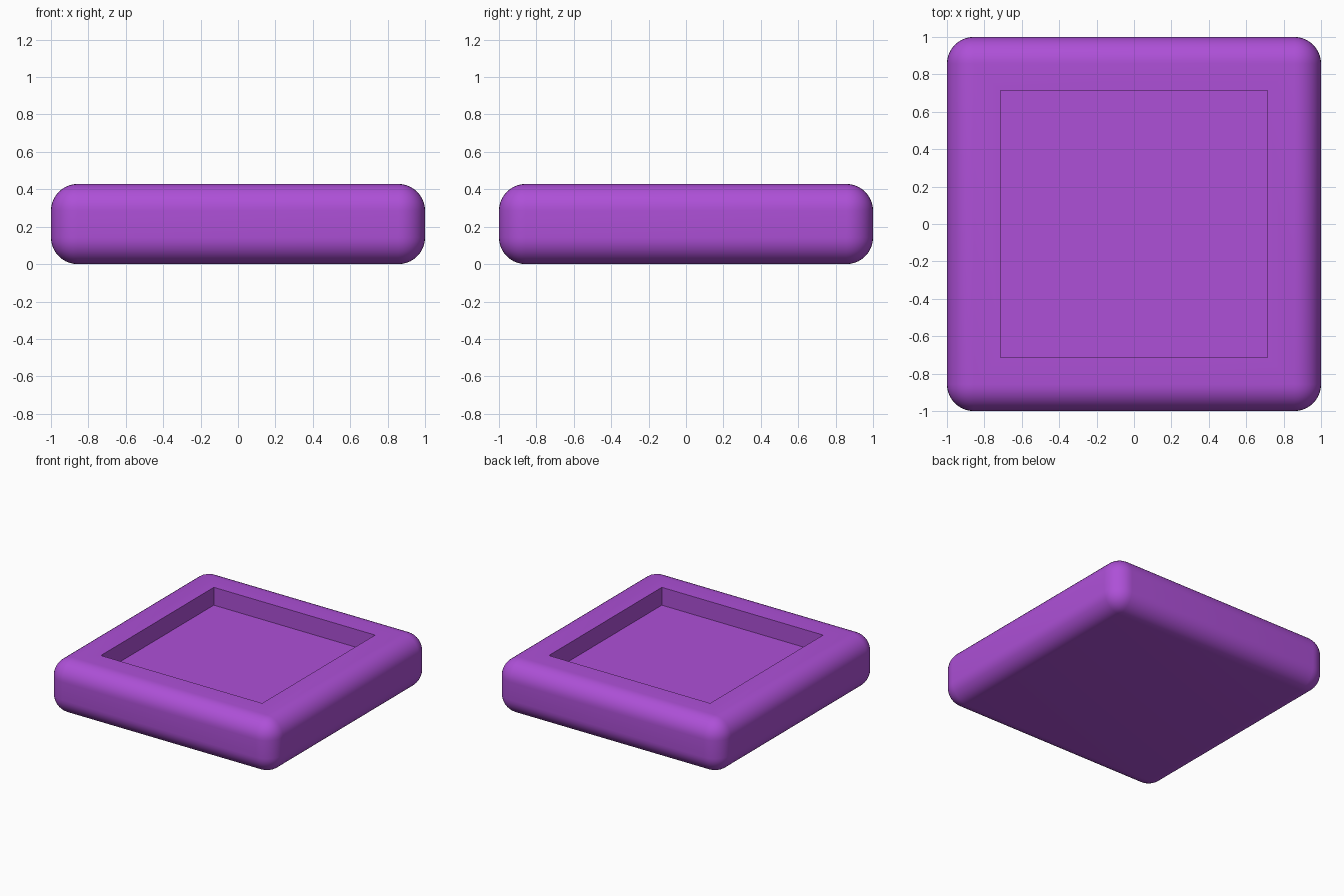
import bpy, bmesh, math
from mathutils import Matrix

if "Cube" in bpy.data.objects:
    bpy.data.objects.remove(bpy.data.objects["Cube"])

U = 1 / 7                 # module: fillet radius, rim step and recess depth
HEIGHT = 3 * U

# Rounded slab
bm = bmesh.new()
bmesh.ops.create_cube(bm, size=1, matrix=Matrix.Translation((0, 0, HEIGHT / 2)) @ Matrix.Diagonal((2, 2, HEIGHT, 1)))
bmesh.ops.bevel(bm, geom=bm.edges[:], offset=U, offset_type='OFFSET',
                segments=10, profile=0.5, affect='EDGES')
bm.normal_update()

# Square recess: inset the flat top, then extrude its floor down
top = max((f for f in bm.faces if f.normal.z > 0.999), key=lambda f: f.calc_area())
bmesh.ops.inset_region(bm, faces=[top], thickness=U, use_even_offset=True)
floor = bmesh.ops.extrude_discrete_faces(bm, faces=[top])["faces"][0]
bmesh.ops.translate(bm, verts=floor.verts[:], vec=(0, 0, -U))
bmesh.ops.recalc_face_normals(bm, faces=bm.faces[:])

mesh = bpy.data.meshes.new("tray")
bm.to_mesh(mesh)
bm.free()
tray = bpy.data.objects.new("tray", mesh)
bpy.context.collection.objects.link(tray)

# Purple finish
purple = bpy.data.materials.new("purple")
purple.diffuse_color = (0.42, 0.08, 0.68, 1)
purple.use_nodes = True
purple.node_tree.nodes["Principled BSDF"].inputs["Base Color"].default_value = purple.diffuse_color
mesh.materials.append(purple)

# Smooth fillets, crisp recess edges
bpy.context.view_layer.objects.active = tray
tray.select_set(True)
bpy.ops.object.shade_smooth_by_angle(angle=math.radians(30))
